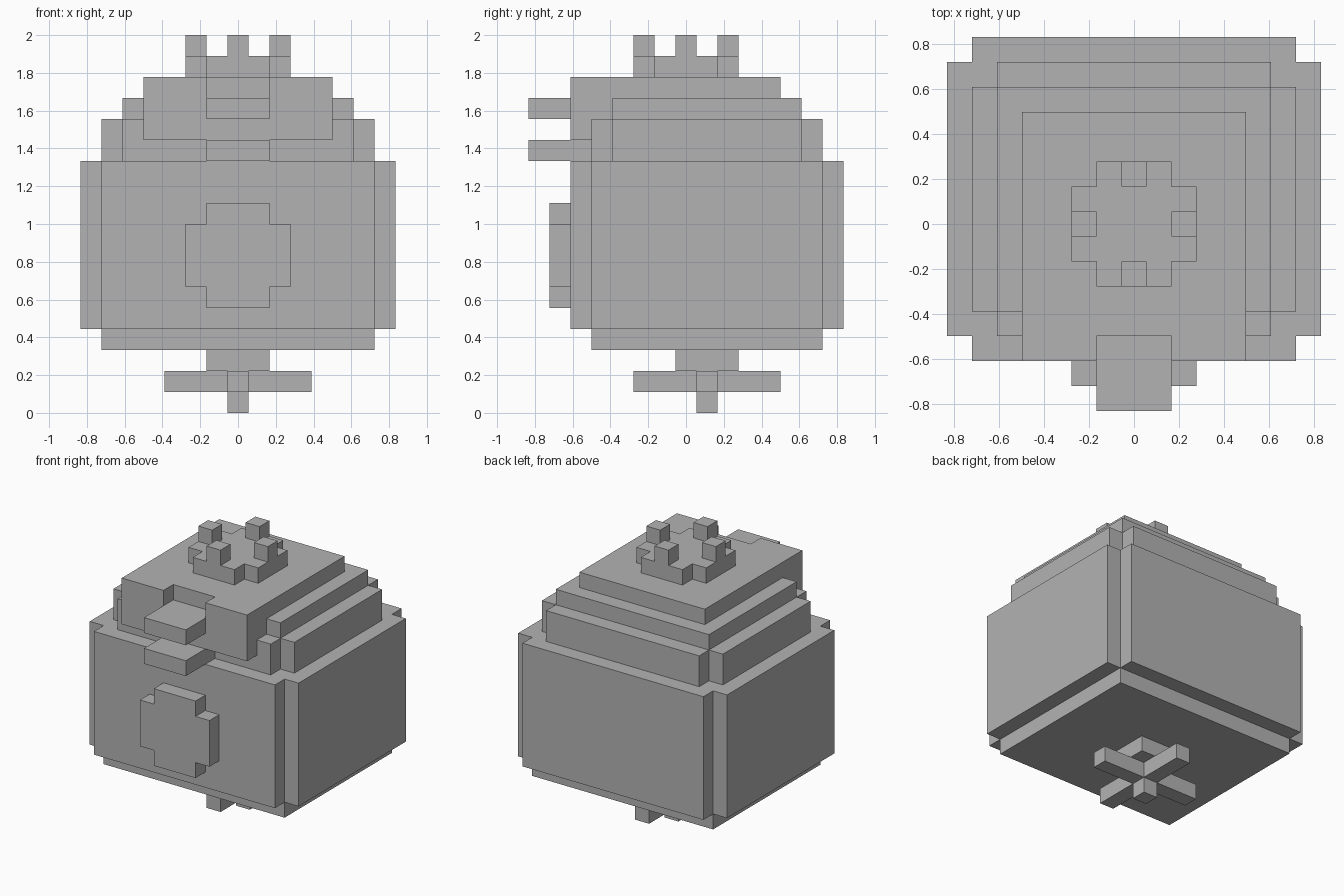
import bpy
import bmesh
from mathutils import Vector

U = 2 / 18  # one block of the grid

old = bpy.data.objects.get("Cube")
if old:
    bpy.data.objects.remove(old, do_unlink=True)

grey = bpy.data.materials.new("plain_grey")
grey.use_nodes = True
COLOUR = (0.45, 0.45, 0.45, 1)
grey.diffuse_color = COLOUR
grey.node_tree.nodes["Principled BSDF"].inputs["Base Color"].default_value = COLOUR


def prism(name, outline, low, high, axis="z"):
    """Extrude an outline, in blocks, along z or along y (outline in x, z)."""
    def place(a, b, c):
        return Vector((a, b, c) if axis == "z" else (a, c, b)) * U

    bm = bmesh.new()
    face = bm.faces.new([bm.verts.new(place(a, b, low)) for a, b in outline])
    made = bmesh.ops.extrude_face_region(bm, geom=[face])["geom"]
    moved = [v for v in made if isinstance(v, bmesh.types.BMVert)]
    bmesh.ops.translate(bm, verts=moved, vec=place(0, 0, high - low))
    bmesh.ops.recalc_face_normals(bm, faces=bm.faces)
    mesh = bpy.data.meshes.new(name)
    bm.to_mesh(mesh)
    bm.free()
    mesh.materials.append(grey)
    obj = bpy.data.objects.new(name, mesh)
    bpy.context.collection.objects.link(obj)
    return obj


def slab(name, half, b0, b1, low, high, notch=0, axis="z"):
    """Rectangle centred on x, with square notches cut from its corners."""
    n = notch
    if n:
        right = [(half - n, b0), (half - n, b0 + n), (half, b0 + n),
                 (half, b1 - n), (half - n, b1 - n), (half - n, b1)]
    else:
        right = [(half, b0), (half, b1)]
    left = [(-a, b) for a, b in reversed(right)]
    return prism(name, right + left, low, high, axis)


# Body and stepped head
slab("body_base", 6.5, -4.5, 6.5, 3, 4)
slab("body", 7.5, -5.5, 7.5, 4, 12, notch=1)
slab("shoulder_tier", 6.5, -4.5, 6.5, 12, 14, notch=1)
slab("head_tier", 5.5, -3.5, 5.5, 14, 15)

# Cap with a gap over the beak, and the face below it
half_cap = [(1.5, -4.5), (1.5, -5.5), (4.5, -5.5), (4.5, 4.5)]
prism("cap", half_cap + [(-a, b) for a, b in reversed(half_cap)], 15, 16)
slab("face", 4.5, -5.5, -3.5, 13, 15)

# Beak and belly patch
slab("upper_beak", 1.5, -7.5, -5.5, 14, 15)
slab("lower_beak", 1.5, -7.5, -4.5, 12, 13)
slab("belly_patch", 2.5, 5, 10, -6.5, -5.5, notch=1, axis="y")

# Crown with four prongs
slab("crown", 2.5, -2.5, 2.5, 16, 17, notch=1)
for side, (x, y) in {"front": (0, -2), "back": (0, 2),
                     "left": (2, 0), "right": (-2, 0)}.items():
    prong = slab("crown_prong_" + side, 0.5, -0.5, 0.5, 17, 18)
    prong.location = (x * U, y * U, 0)

# Stem, cross-shaped foot and tip underneath
slab("stem", 1.5, -0.5, 2.5, 2, 3)
slab("foot_cross", 3.5, -2.5, 4.5, 1, 2, notch=3)
slab("foot_tip", 0.5, 0.5, 1.5, 0, 1)
